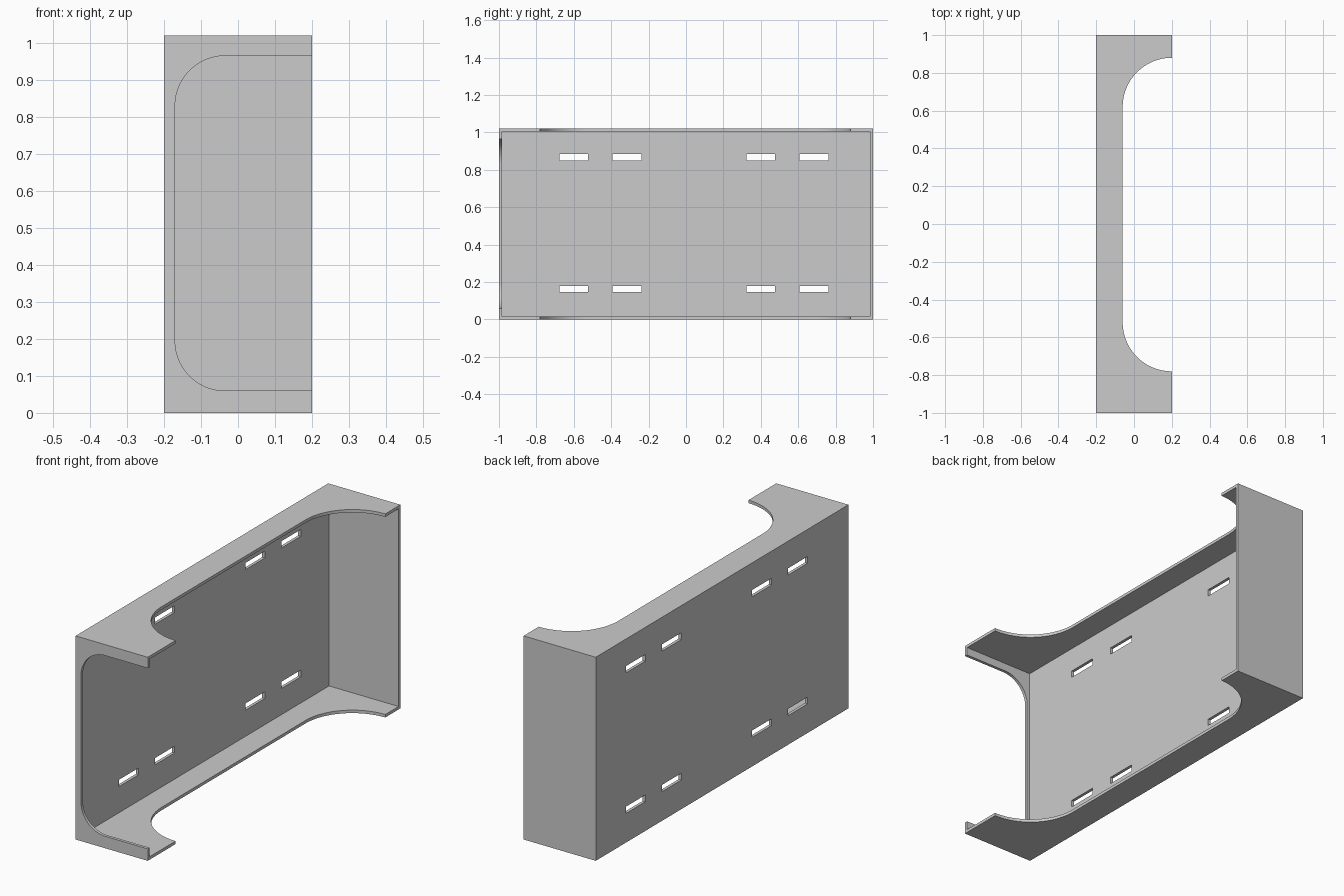
import bpy, bmesh, math
from mathutils import Vector

cube = bpy.data.objects.get("Cube")
if cube:
    bpy.data.objects.remove(cube, do_unlink=True)

HEIGHT, WALL = 1.02, 0.015

grey = bpy.data.materials.new("light_grey")
grey.use_nodes = True
grey.diffuse_color = (0.6, 0.6, 0.6, 1)
grey.node_tree.nodes["Principled BSDF"].inputs["Base Color"].default_value = (0.6, 0.6, 0.6, 1)


def make_prism(name, points, direction):
    """Extrude a closed flat outline along a direction."""
    bm = bmesh.new()
    face = bm.faces.new([bm.verts.new(p) for p in points])
    result = bmesh.ops.extrude_face_region(bm, geom=[face])
    verts = [v for v in result["geom"] if isinstance(v, bmesh.types.BMVert)]
    bmesh.ops.translate(bm, verts=verts, vec=Vector(direction))
    bmesh.ops.recalc_face_normals(bm, faces=bm.faces)
    mesh = bpy.data.meshes.new(name)
    bm.to_mesh(mesh)
    bm.free()
    mesh.materials.append(grey)
    obj = bpy.data.objects.new(name, mesh)
    bpy.context.collection.objects.link(obj)
    return obj


def make_box(name, low, high):
    (x0, y0, z0), (x1, y1, z1) = low, high
    return make_prism(name, [(x0, y0, z0), (x1, y0, z0), (x1, y1, z0), (x0, y1, z0)],
                      (0, 0, z1 - z0))


def open_outline(x, low, high, radius, steps=24):
    """U-shaped opening with two rounded inner corners, running out past the open side."""
    angles = [math.pi / 2 * i / steps for i in range(steps + 1)]
    upper = [(x + radius - radius * math.sin(a), high - radius + radius * math.cos(a))
             for a in angles]
    lower = [(x + radius - radius * math.cos(a), low + radius - radius * math.sin(a))
             for a in angles]
    return [(0.3, high)] + upper + lower + [(0.3, low)]


def cut(target, cutter):
    cutter.hide_render = True
    mod = target.modifiers.new("cut", "BOOLEAN")
    mod.operation = "DIFFERENCE"
    mod.solver = "EXACT"
    mod.object = cutter
    bpy.context.view_layer.objects.active = target
    bpy.ops.object.modifier_apply(modifier=mod.name)
    bpy.data.objects.remove(cutter, do_unlink=True)


# Thin-walled tray, open on the left side
tray = make_box("tray_shell", (-0.2, -1, 0), (0.2, 1, HEIGHT))
cut(tray, make_box("cavity_cutter", (-0.2 + WALL, -1 + WALL, WALL),
                   (0.3, 1 - WALL, HEIGHT - WALL)))

# Curved recess through the top and bottom walls
recess = [(x, y, -0.1) for x, y in open_outline(-0.06, -0.78, 0.88, 0.26)]
cut(tray, make_prism("recess_cutter", recess, (0, 0, HEIGHT + 0.2)))

# Rounded opening in the front wall
opening = [(x, -1.1, z) for x, z in open_outline(-0.17, 0.06, 0.965, 0.135)]
cut(tray, make_prism("opening_cutter", opening, (0, 0.2, 0)))

# Mounting slots through the side plate
for y in (-0.6, -0.315, 0.4, 0.685):
    for z in (0.163, 0.867):
        cut(tray, make_box("slot_cutter", (-0.3, y - 0.077, z - 0.017),
                           (-0.1, y + 0.077, z + 0.017)))

# Smooth curves, sharp corners
bpy.ops.object.select_all(action="DESELECT")
tray.select_set(True)
bpy.context.view_layer.objects.active = tray
bpy.ops.object.shade_smooth_by_angle()
